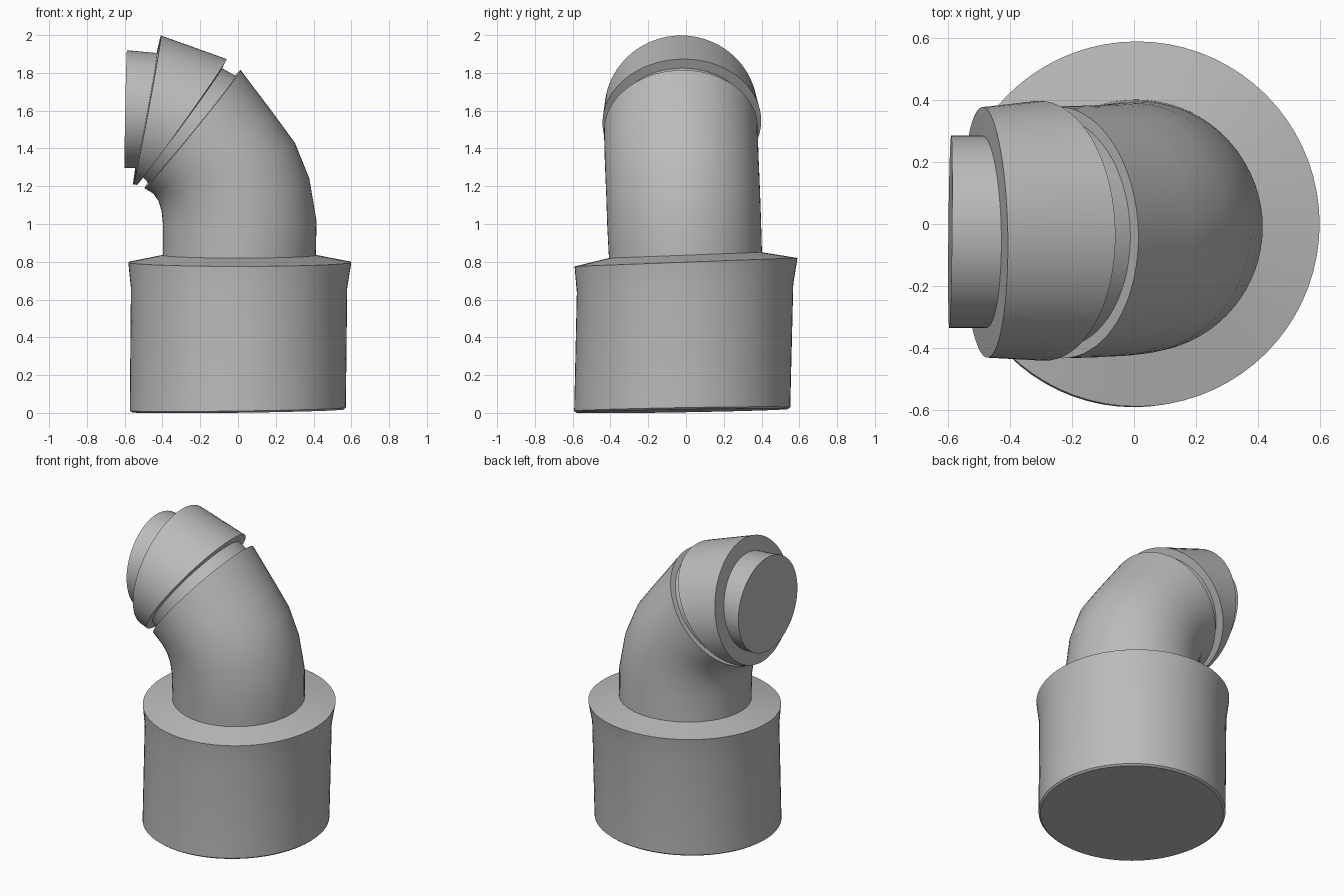
import bpy, bmesh, math
from mathutils import Vector

cube = bpy.data.objects.get("Cube")
if cube:
    bpy.data.objects.remove(cube, do_unlink=True)

SEGMENTS = 72

grey = bpy.data.materials.new("plain grey")
grey.use_nodes = True
colour = (0.5, 0.5, 0.5, 1)
grey.diffuse_color = colour
grey.node_tree.nodes["Principled BSDF"].inputs["Base Color"].default_value = colour


def ring(bm, inner, outer, y, ry, tilt):
    """Ellipse whose in-plane diameter runs from inner to outer (x, z)."""
    a = Vector((inner[0], y, inner[1]))
    b = Vector((outer[0], y, outer[1]))
    across = (b - a) / 2
    normal = Vector((-across.z, 0, across.x)).normalized()
    side = (Vector((0, 1, 0)) + normal * tilt) * ry
    verts = []
    for i in range(SEGMENTS):
        t = math.tau * i / SEGMENTS
        verts.append(bm.verts.new((a + b) / 2 + across * math.cos(t) + side * math.sin(t)))
    return verts


def loft(name, rings, cap_start=False, cap_end=False):
    """Skin a chain of rings, with optional end caps."""
    bm = bmesh.new()
    loops = [ring(bm, *r) for r in rings]
    for low, high in zip(loops, loops[1:]):
        for i in range(SEGMENTS):
            j = (i + 1) % SEGMENTS
            bm.faces.new((low[i], low[j], high[j], high[i]))
    if cap_start:
        bm.faces.new(loops[0][::-1])
    if cap_end:
        bm.faces.new(loops[-1])
    mesh = bpy.data.meshes.new(name)
    bm.to_mesh(mesh)
    bm.free()
    mesh.materials.append(grey)
    obj = bpy.data.objects.new(name, mesh)
    bpy.context.collection.objects.link(obj)
    bpy.ops.object.select_all(action="DESELECT")
    obj.select_set(True)
    bpy.context.view_layer.objects.active = obj
    bpy.ops.object.shade_smooth_by_angle(angle=math.radians(30))
    return obj


# Rings shared by neighbouring parts
neck_start = ((-0.398, 0.835), (0.412, 0.835), -0.003, 0.405, 0.038)
neck_end = ((-0.495, 1.19), (0.014, 1.815), -0.027, 0.407, 0.03)
collar_end = ((-0.555, 1.21), (-0.408, 1.998), -0.027, 0.405, 0.02)
stub_start = ((-0.54, 1.297), (-0.429, 1.905), -0.025, 0.311, 0.02)

# Wide socket: bevelled foot, wall, flared rim, sloping shoulder
loft("base_socket", [
    ((-0.56, 0.003), (0.56, 0.018), -0.02, 0.56, 0.0175),
    ((-0.573, 0.012), (0.571, 0.028), -0.02, 0.572, 0.0175),
    ((-0.567, 0.66), (0.578, 0.66), -0.005, 0.573, 0.038),
    ((-0.581, 0.798), (0.6, 0.798), 0.0, 0.59, 0.038),
    neck_start,
], cap_start=True)

# Bent neck
loft("elbow", [
    neck_start,
    ((-0.397, 1.0), (0.416, 1.015), -0.01, 0.407, 0.038),
    ((-0.405, 1.07), (0.377, 1.243), -0.015, 0.407, 0.035),
    ((-0.42, 1.12), (0.301, 1.43), -0.02, 0.407, 0.033),
    ((-0.447, 1.16), (0.186, 1.587), -0.024, 0.407, 0.03),
    neck_end,
])

# Recessed band between elbow and collar
collar_start = ((-0.536, 1.207), (-0.06, 1.873), -0.022, 0.42, 0.025)
band_start = ((-0.474, 1.217), (-0.012, 1.783), -0.026, 0.37, 0.03)
band_end = ((-0.506, 1.25), (-0.085, 1.825), -0.024, 0.37, 0.025)
loft("groove", [neck_end, band_start, band_end, collar_start])

# Wedge-shaped collar with its front shoulder
loft("collar", [collar_start, collar_end, stub_start])

# Closed outlet stub
loft("outlet_stub", [
    stub_start,
    ((-0.6, 1.297), (-0.588, 1.92), -0.025, 0.311, -0.01),
], cap_end=True)
